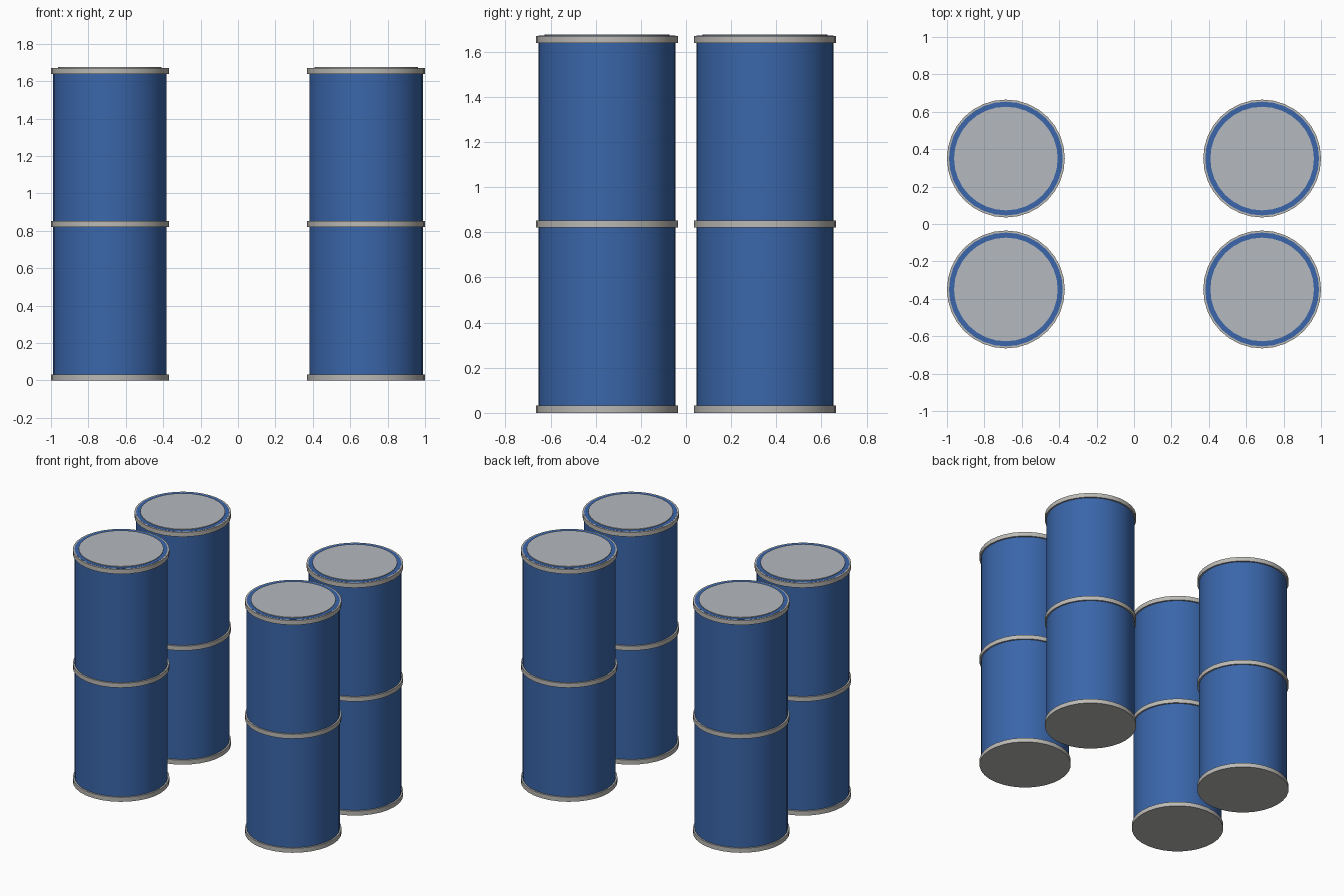
import bpy
import math

if "Cube" in bpy.data.objects:
    bpy.data.objects.remove(bpy.data.objects["Cube"])

SIDES = 32


def material(name, rgb):
    mat = bpy.data.materials.new(name)
    mat.diffuse_color = (*rgb, 1.0)
    mat.use_nodes = True
    mat.node_tree.nodes["Principled BSDF"].inputs["Base Color"].default_value = mat.diffuse_color
    return mat


blue = material("blue paint", (0.042, 0.133, 0.402))
steel = material("rim steel", (0.50, 0.49, 0.46))
lid_grey = material("lid grey", (0.46, 0.48, 0.51))


def cylinder(name, x, y, z0, z1, radius, mat):
    bpy.ops.mesh.primitive_cylinder_add(
        vertices=SIDES, radius=radius, depth=z1 - z0, location=(x, y, (z0 + z1) / 2))
    obj = bpy.context.object
    obj.name = name
    obj.data.materials.append(mat)
    bpy.ops.object.shade_smooth_by_angle(angle=math.radians(30))
    return obj


# Four drums standing in two pairs
for x in (-0.685, 0.685):
    for y in (-0.35, 0.35):
        # Painted shell, its top edge just proud of the upper rim
        cylinder("drum_body", x, y, 0.002, 1.671, 0.304, blue)
        # Bottom rim, middle hoop and top rim
        for name, z0 in (("bottom_rim", 0.0), ("middle_hoop", 0.82), ("top_rim", 1.638)):
            cylinder(name, x, y, z0, z0 + 0.032, 0.315, steel)
        # Raised lid disc
        cylinder("lid", x, y, 1.665, 1.676, 0.277, lid_grey)
